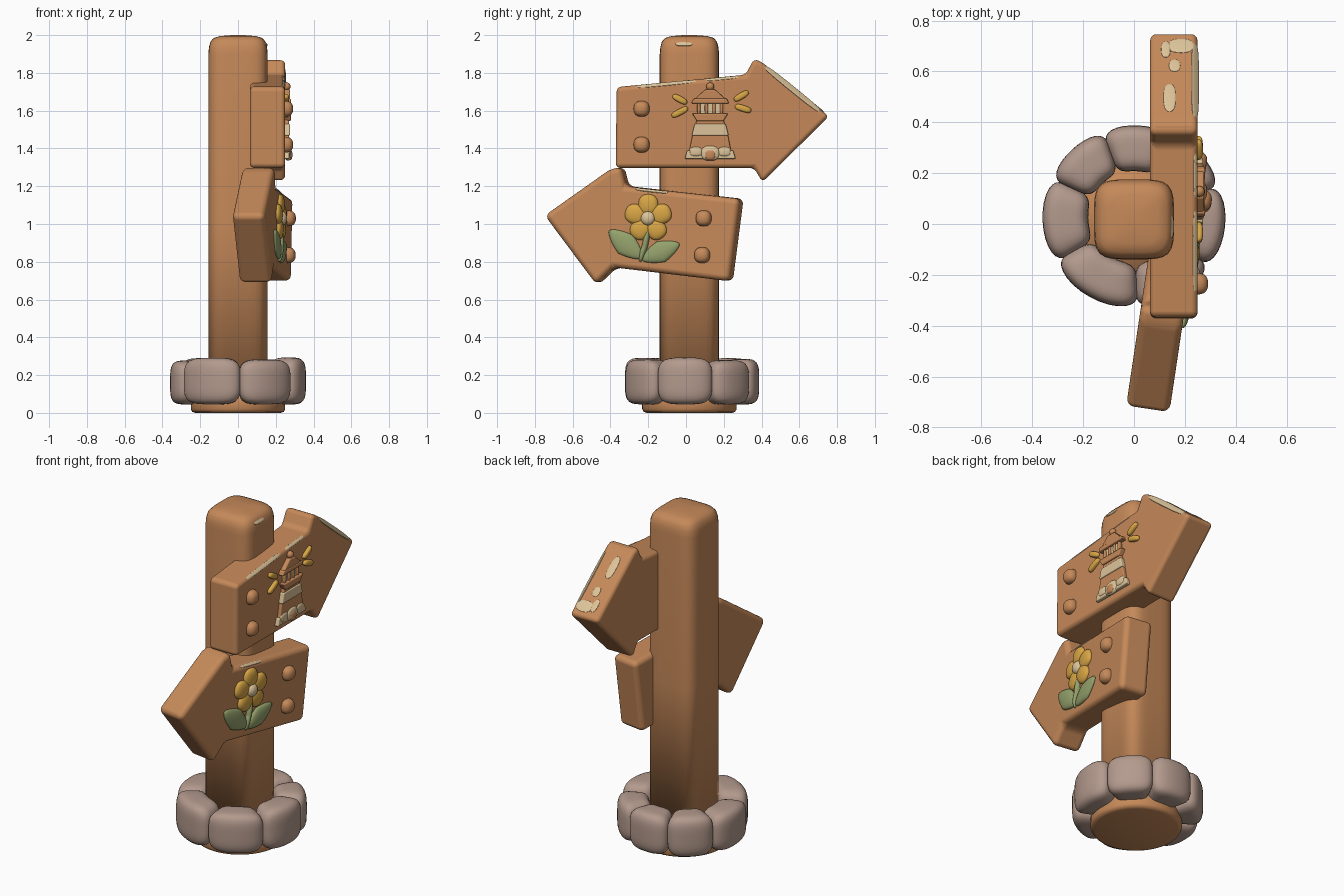
import bpy, bmesh, math
from mathutils import Matrix, Vector

cube = bpy.data.objects.get("Cube")
if cube:
    bpy.data.objects.remove(cube)


def material(name, rgb):
    m = bpy.data.materials.new(name)
    m.use_nodes = True
    m.diffuse_color = (*rgb, 1)
    bsdf = next(n for n in m.node_tree.nodes if n.type == "BSDF_PRINCIPLED")
    bsdf.inputs["Base Color"].default_value = (*rgb, 1)
    bsdf.inputs["Roughness"].default_value = 0.8
    return m


WOOD = material("warm wood", (0.56, 0.25, 0.10))
CREAM = material("worn cream", (0.72, 0.55, 0.32))
STONE = material("grey stone", (0.45, 0.32, 0.265))
YELLOW = material("yellow", (0.69, 0.38, 0.06))
GREEN = material("leaf green", (0.30, 0.36, 0.15))


def finish(name, bm, mat, matrix=Matrix()):
    bmesh.ops.recalc_face_normals(bm, faces=bm.faces)
    for f in bm.faces:
        f.smooth = True
    mesh = bpy.data.meshes.new(name)
    bm.to_mesh(mesh)
    bm.free()
    mesh.materials.append(mat)
    obj = bpy.data.objects.new(name, mesh)
    bpy.context.collection.objects.link(obj)
    obj.matrix_world = matrix
    return obj


def plate(name, mat, outline, back, front, bevel, matrix, segments=3):
    """Outline in (y, z), thickened along x, with rounded edges."""
    bm = bmesh.new()
    face = bm.faces.new([bm.verts.new((back, y, z)) for y, z in outline])
    ext = bmesh.ops.extrude_face_region(bm, geom=[face])["geom"]
    for v in ext:
        if isinstance(v, bmesh.types.BMVert):
            v.co.x = front
    obj = finish(name, bm, mat, matrix)
    mod = obj.modifiers.new("rounded edges", "BEVEL")
    mod.width, mod.segments, mod.limit_method = bevel, segments, "NONE"
    mod.harden_normals = True
    return obj


def rounded_cube(power, cuts):
    bm = bmesh.new()
    bmesh.ops.create_cube(bm, size=2)
    bmesh.ops.subdivide_edges(bm, edges=bm.edges[:], cuts=cuts, use_grid_fill=True)
    for v in bm.verts:
        v.co /= sum(abs(c) ** power for c in v.co) ** (1 / power)
    return bm


def blob(name, mat, centre, half, matrix, along=(0, 1, 0), normal=(1, 0, 0), power=2, point=0):
    """Soft lump; half sizes run along normal, along and across."""
    n, a = Vector(normal).normalized(), Vector(along).normalized()
    c = n.cross(a)
    bm = rounded_cube(power, 7)
    for v in bm.verts:
        x, y, z = v.co
        z *= 1 - point * abs(y)
        v.co = Vector(centre) + n * x * half[0] + a * y * half[1] + c * z * half[2]
    return finish(name, bm, mat, matrix)


def loft(name, mat, half, profile, power, centre):
    """Stack of superellipse rings given as (scale, z)."""
    bm, rings, count = bmesh.new(), [], 48
    for scale, z in profile:
        ring = []
        for i in range(count):
            a = math.tau * i / count
            c, s = math.cos(a), math.sin(a)
            r = half * scale / (abs(c) ** power + abs(s) ** power) ** (1 / power)
            ring.append(bm.verts.new((centre[0] + r * c, centre[1] + r * s, z)))
        rings.append(ring)
    for low, high in zip(rings, rings[1:]):
        for i in range(count):
            j = (i + 1) % count
            bm.faces.new((low[i], low[j], high[j], high[i]))
    bm.faces.new(rings[0][::-1])
    bm.faces.new(rings[-1])
    return finish(name, bm, mat)


# Post and foot
loft("post", WOOD, 0.157, [(1, 0.04), (1, 1), (1, 1.9), (0.98, 1.935), (0.93, 1.965),
     (0.82, 1.985), (0.6, 1.995), (0.2, 2.0)], 4.5, (0, 0.018))
loft("foot_disc", WOOD, 0.25, [(0.9, 0), (0.97, 0.006), (1, 0.02), (1, 0.06), (0.95, 0.1)], 2, (0, 0.018))
blob("post_worn_patch", CREAM, (0.145, -0.01, 1.955), (0.006, 0.045, 0.016), Matrix(),
     normal=(0.75, 0, 0.6), power=3)

# Ring of stones
bounds = [-33, 20, 65, 110, 155, 210, 272, 327]
for i, (a0, a1) in enumerate(zip(bounds, bounds[1:])):
    bm = rounded_cube(4, 9)
    mid, half = math.radians((a0 + a1) / 2), math.radians((a1 - a0) / 2 + 1)
    top = 0.285 + 0.008 * math.cos(i * 2.4)
    for v in bm.verts:
        a = mid + v.co.x * half
        r = 0.27 + 0.09 * v.co.y
        z = 0.045 + (top - 0.045) * (v.co.z + 1) / 2
        v.co = (r * math.cos(a), 0.028 + r * math.sin(a), z)
    finish(f"stone_{i + 1}", bm, STONE)

# Sign frames: x = 0 is the front face of each board
UPPER = Matrix.Translation((0.25, 0, 0))
LOWER = Matrix.Translation((0.25, 0, 0)) @ Matrix.Rotation(math.radians(-8.5), 4, "Z")

plate("upper_sign", WOOD, [(-0.372, 1.297), (-0.367, 1.725), (0.315, 1.79), (0.36, 1.875),
      (0.405, 1.855), (0.757, 1.57), (0.405, 1.222), (0.36, 1.297)], -0.187, 0, 0.035, UPPER, 5)
plate("lower_sign", WOOD, [(0.23, 0.697), (0.287, 1.133), (-0.325, 1.2), (-0.35, 1.302),
      (-0.41, 1.29), (-0.76, 1.045), (-0.485, 0.68), (-0.39, 0.77)], -0.172, 0, 0.035, LOWER, 5)

# Pegs
for name, frame, spots in (("upper", UPPER, [(-0.235, 1.61), (-0.235, 1.42)]),
                           ("lower", LOWER, [(0.095, 1.03), (0.087, 0.835)])):
    for i, (y, z) in enumerate(spots):
        blob(f"{name}_peg_{i + 1}", WOOD, (0, y, z), (0.042, 0.042, 0.042), frame, power=2.4)

# Worn paint on the upper arrow's slope and edges
start, end = Vector((0, 0.405, 1.855)), Vector((0, 0.757, 1.57))
slope = end - start
up = Vector((0, -slope.z, slope.y)).normalized()
for i, (t, x, length, width) in enumerate([(0.84, -0.065, 0.035, 0.05), (0.62, -0.09, 0.03, 0.022),
                                           (0.26, -0.11, 0.07, 0.024), (0.8, -0.125, 0.04, 0.018)]):
    blob(f"slope_worn_patch_{i + 1}", CREAM, start + slope * t + Vector((x, 0, 0)),
         (0.004, length, width), UPPER, along=slope, normal=up, power=2.5)


def edge_wear(name, frame, a, b, width):
    """Thin strip on the rounded top front edge between two outline points."""
    a, b = Vector((0, *a)), Vector((0, *b))
    d = (b - a).normalized()
    n = Vector((0, -d.z, d.y))
    out = (n + Vector((1, 0, 0))).normalized()
    blob(name, CREAM, (a + b) / 2 - (n + Vector((1, 0, 0))) * 0.0095,
         (0.005, (b - a).length / 2, width), frame, along=d, normal=out, power=3)


edge_wear("slope_edge_wear", UPPER, (0.42, 1.843), (0.72, 1.6), 0.02)
edge_wear("upper_edge_wear_long", UPPER, (-0.28, 1.733), (0.06, 1.766), 0.012)
edge_wear("upper_edge_wear_short", UPPER, (0.1, 1.77), (0.28, 1.787), 0.01)
edge_wear("lower_edge_wear", LOWER, (-0.27, 1.194), (-0.1, 1.175), 0.009)


# Lighthouse relief
def band(name, mat, low, high, z0, z1, front):
    mid = 0.128
    plate(name, mat, [(mid - low, z0), (mid + low, z0), (mid + high, z1), (mid - high, z1)],
          -0.02, front, 0.007, UPPER)


band("tower_base", CREAM, 0.135, 0.122, 1.345, 1.39, 0.022)
band("tower_lower_wall", WOOD, 0.112, 0.094, 1.38, 1.472, 0.02)
band("tower_stripe", CREAM, 0.098, 0.082, 1.468, 1.53, 0.026)
band("tower_upper_wall", WOOD, 0.078, 0.07, 1.525, 1.56, 0.02)
band("balcony", WOOD, 0.07, 0.096, 1.545, 1.585, 0.03)
band("lantern_glass", CREAM, 0.064, 0.064, 1.58, 1.65, 0.012)
band("roof_eave", WOOD, 0.1, 0.088, 1.638, 1.664, 0.03)
band("roof", WOOD, 0.088, 0.026, 1.655, 1.712, 0.026)
blob("roof_ball", WOOD, (0.008, 0.128, 1.728), (0.02, 0.021, 0.021), UPPER)
for i, y in enumerate((0.068, 0.108, 0.148, 0.188)):
    blob(f"lantern_pillar_{i + 1}", WOOD, (0.01, y, 1.612), (0.012, 0.009, 0.036), UPPER, power=3)
for side in (-1, 1):
    blob(f"base_stone_{side}", CREAM, (0.01, 0.128 + side * 0.075, 1.383), (0.018, 0.035, 0.026), UPPER, power=3)
blob("door_arch", CREAM, (0.015, 0.128, 1.375), (0.018, 0.05, 0.04), UPPER, power=2.4)
blob("door", WOOD, (0.022, 0.128, 1.366), (0.016, 0.028, 0.028), UPPER, power=2.6)

# Light rays
for i, (y0, z0, y1, z1) in enumerate([(-0.07, 1.68, 0.005, 1.64), (-0.075, 1.57, 0.01, 1.615),
                                      (0.255, 1.655, 0.33, 1.7), (0.26, 1.625, 0.345, 1.598)]):
    d = Vector((0, y1 - y0, z1 - z0))
    blob(f"light_ray_{i + 1}", YELLOW, (0.003, (y0 + y1) / 2, (z0 + z1) / 2),
         (0.018, d.length / 2, 0.017), UPPER, along=d, power=2.8)

# Flower relief
heart = Vector((0, -0.202, 1.03))
for i in range(5):
    a = math.radians(90 + 72 * i)
    d = Vector((0, math.cos(a), math.sin(a)))
    blob(f"petal_{i + 1}", YELLOW, heart + d * 0.072, (0.026, 0.056, 0.053), LOWER, along=d, power=2.3)
blob("flower_heart", CREAM, heart + Vector((0.012, 0, 0)), (0.028, 0.038, 0.038), LOWER)


def sprig(name, a, b, width, point):
    a, b = Vector((0.004, *a)), Vector((0.004, *b))
    blob(name, GREEN, (a + b) / 2, (0.02, (b - a).length / 2, width), LOWER, along=b - a, point=point)


sprig("stem_top", (-0.2, 0.98), (-0.23, 0.83), 0.016, 0)
sprig("stem_bottom", (-0.215, 0.91), (-0.245, 0.8), 0.015, 0)
sprig("leaf_left", (-0.41, 0.965), (-0.235, 0.82), 0.062, 0.4)
sprig("leaf_right", (-0.035, 0.895), (-0.235, 0.81), 0.058, 0.4)
